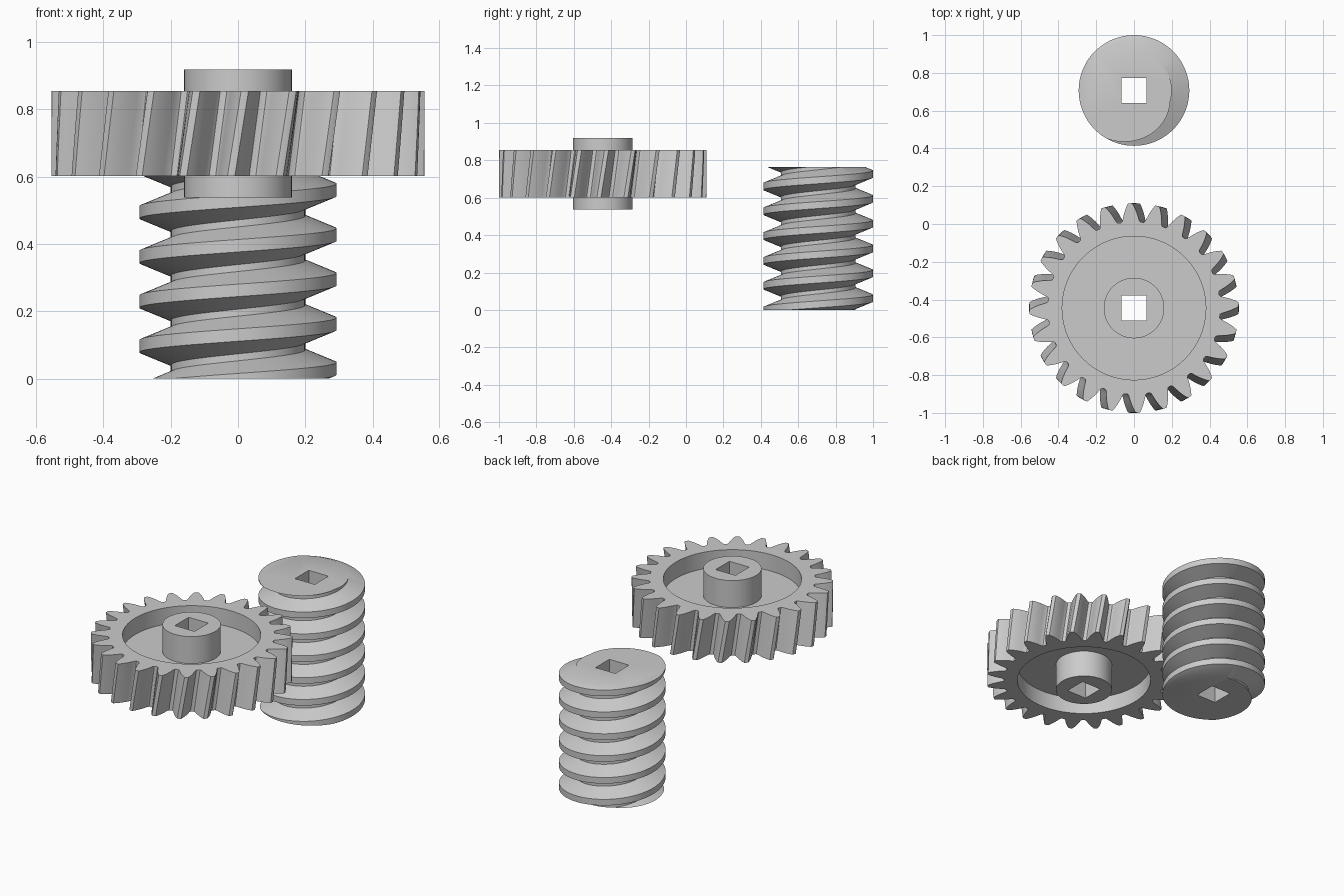
import bpy, bmesh, math
from math import cos, sin, pi

if "Cube" in bpy.data.objects:
    bpy.data.objects.remove(bpy.data.objects["Cube"], do_unlink=True)

grey = bpy.data.materials.new("plain_grey")
grey.use_nodes = True
grey.diffuse_color = (0.6, 0.6, 0.6, 1)
grey.node_tree.nodes["Principled BSDF"].inputs["Base Color"].default_value = (0.6, 0.6, 0.6, 1)

HOLE = 0.066  # half width of the square shaft holes


def make_object(name, bm, location):
    bmesh.ops.recalc_face_normals(bm, faces=bm.faces)
    mesh = bpy.data.meshes.new(name)
    bm.to_mesh(mesh)
    bm.free()
    mesh.materials.append(grey)
    obj = bpy.data.objects.new(name, mesh)
    obj.location = location
    bpy.context.collection.objects.link(obj)
    return obj


def activate(obj):
    bpy.ops.object.select_all(action='DESELECT')
    obj.select_set(True)
    bpy.context.view_layer.objects.active = obj


def smooth(obj):
    activate(obj)
    bpy.ops.object.shade_smooth_by_angle(angle=math.radians(25))


# Helical gear: loops of equal point count lofted around a closed section
TEETH, TWIST = 24, math.radians(4.2)
half_tooth = [(0.0, 0.555), (0.012, 0.554), (0.021, 0.540), (0.033, 0.521),
              (0.045, 0.502), (0.062, 0.500), (0.075, 0.482), (0.088, 0.465), (0.102, 0.457)]
half_tooth = [(w / r, r) for w, r in [(0, .555), (.011, .554), (.019, .54), (.027, .522),
              (.034, .503), (.040, .482), (.045, .464), (.050, .457)]]
step = 2 * pi / TEETH
tooth = [(-a, r) for a, r in reversed(half_tooth[1:])] + half_tooth + [(step / 2, 0.456)]
outline = [(k * step + a, r) for k in range(TEETH) for a, r in tooth]


def toothed(z, turn):
    return [(r * cos(a + turn), r * sin(a + turn), z) for a, r in outline]


def circle(radius, z):
    return [(radius * cos(a), radius * sin(a), z) for a, _ in outline]


def square(z):
    pts = []
    for a, _ in outline:
        s = HOLE / max(abs(cos(a)), abs(sin(a)))
        pts.append((s * cos(a), s * sin(a), z))
    return pts


BOTTOM, TOP = 0.602, 0.855
WEB_LOW, WEB_HIGH = 0.702, 0.755
HUB_LOW, HUB_HIGH = 0.538, 0.919
RIM_R, HUB_R = 0.38, 0.16
LAYERS = 5
loops = [toothed(BOTTOM + (TOP - BOTTOM) * i / LAYERS, TWIST * (i / LAYERS - 0.5))
         for i in range(LAYERS + 1)]
loops += [circle(RIM_R, TOP), circle(RIM_R, WEB_HIGH), circle(HUB_R, WEB_HIGH),
          circle(HUB_R, HUB_HIGH), square(HUB_HIGH), square(HUB_LOW),
          circle(HUB_R, HUB_LOW), circle(HUB_R, WEB_LOW),
          circle(RIM_R, WEB_LOW), circle(RIM_R, BOTTOM)]
bm = bmesh.new()
rings = [[bm.verts.new(p) for p in loop] for loop in loops]
for i, ring in enumerate(rings):
    after = rings[(i + 1) % len(rings)]
    for j in range(len(ring)):
        k = (j + 1) % len(ring)
        bm.faces.new((ring[j], ring[k], after[k], after[j]))
smooth(make_object("helical_gear", bm, (0, -0.445, 0)))

# Worm screw: thread section swept along a helix, then trimmed flat at both ends
PITCH, SEGMENTS, TURNS, HEIGHT = 0.1327, 72, 9, 0.764
ROOT_R, CREST_R = 0.20, 0.293
section = [(ROOT_R, -0.056), (CREST_R, -0.0185), (CREST_R, 0.0185), (ROOT_R, 0.056)]
bm = bmesh.new()
sweep = []
for i in range(SEGMENTS * TURNS):
    a = 2 * pi * i / SEGMENTS
    rise = 0.03 + PITCH * (i / SEGMENTS - 2)
    sweep.append([bm.verts.new((r * cos(a), r * sin(a), z + rise)) for r, z in section])
for i in range(len(sweep) - 1):
    here, there = sweep[i], sweep[i + 1]
    for j in range(3):
        bm.faces.new((here[j], there[j], there[j + 1], here[j + 1]))
    if i + SEGMENTS + 1 < len(sweep):
        up, up_next = sweep[i + SEGMENTS], sweep[i + SEGMENTS + 1]
        bm.faces.new((here[3], there[3], up_next[0], up[0]))
for z, direction in ((0, -1), (HEIGHT, 1)):
    bmesh.ops.bisect_plane(bm, geom=bm.verts[:] + bm.edges[:] + bm.faces[:], dist=1e-6,
                           plane_co=(0, 0, z), plane_no=(0, 0, direction), clear_outer=True)
    rim = [e for e in bm.edges if e.is_boundary and all(abs(v.co.z - z) < 1e-4 for v in e.verts)]
    bmesh.ops.holes_fill(bm, edges=rim, sides=0)
worm = make_object("worm_screw", bm, (0, 0.707, 0))

# Square shaft hole through the worm
bm = bmesh.new()
bmesh.ops.create_cube(bm, size=1)
bmesh.ops.scale(bm, vec=(2 * HOLE, 2 * HOLE, 2), verts=bm.verts)
cutter = make_object("shaft_hole_cutter", bm, (0, 0.707, 0.4))
cutter.hide_render = True
cut = worm.modifiers.new("shaft_hole", 'BOOLEAN')
cut.operation, cut.solver, cut.object = 'DIFFERENCE', 'EXACT', cutter
activate(worm)
bpy.ops.object.modifier_apply(modifier=cut.name)
bpy.data.objects.remove(cutter, do_unlink=True)
smooth(worm)
